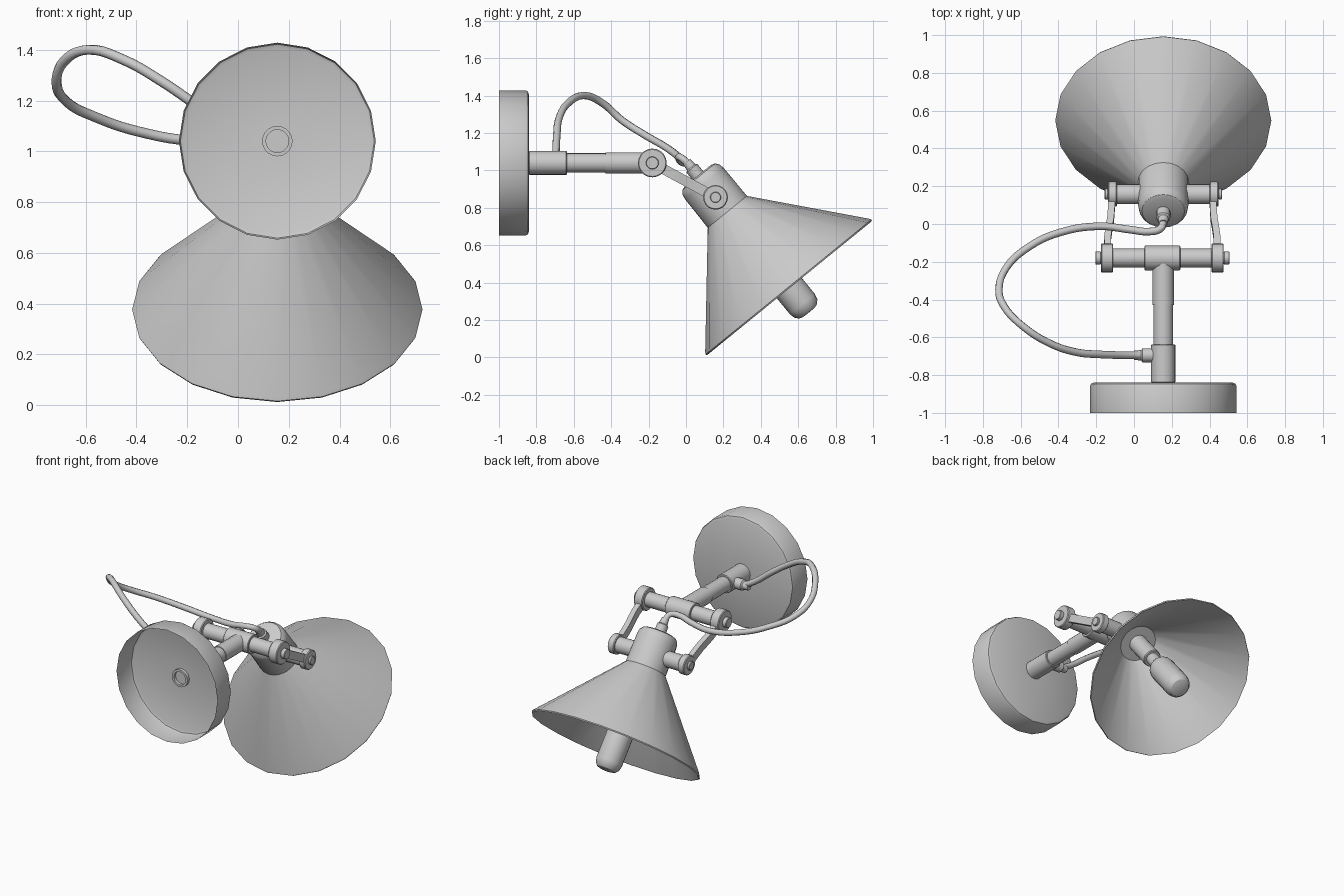
import bpy, bmesh, math
from mathutils import Vector, Matrix

if "Cube" in bpy.data.objects:
    bpy.data.objects.remove(bpy.data.objects["Cube"])

CX = 0.155                                  # lamp centre line
STEM_Z = 1.04
PIVOT1 = Vector((CX - 0.005, -0.18, 1.04))  # rod at end of stem
PIVOT2 = Vector((CX, 0.158, 0.856))         # rod through the lamp head
Y = Vector((0, 1, 0))
X = Vector((1, 0, 0))
HEAD = Vector((0, 0.631, -0.776)).normalized()


def finish(name, bm):
    bmesh.ops.remove_doubles(bm, verts=bm.verts, dist=1e-5)
    bmesh.ops.recalc_face_normals(bm, faces=bm.faces)
    me = bpy.data.meshes.new(name)
    bm.to_mesh(me)
    bm.free()
    ob = bpy.data.objects.new(name, me)
    bpy.context.collection.objects.link(ob)
    bpy.ops.object.select_all(action='DESELECT')
    ob.select_set(True)
    bpy.context.view_layer.objects.active = ob
    bpy.ops.object.shade_smooth_by_angle(angle=math.radians(32))
    return ob


def lathe(name, origin, axis, profile, n=20):
    """Spin (radius, distance along axis) points round an axis."""
    side = Y if abs(axis.x) > 0.5 else X
    up = axis.cross(side)
    bm = bmesh.new()
    rings = []
    for r, t in profile:
        ring = []
        for k in range(n):
            a = 2 * math.pi * k / n
            ring.append(bm.verts.new(origin + axis * t + (side * math.cos(a) + up * math.sin(a)) * r))
        rings.append(ring)
    for a, b in zip(rings, rings[1:]):
        for k in range(n):
            j = (k + 1) % n
            bm.faces.new((a[k], a[j], b[j], b[k]))
    bmesh.ops.dissolve_degenerate(bm, dist=1e-6, edges=bm.edges)
    return finish(name, bm)


def rod(name, origin, axis, r, t0, t1, bevel=0.0, n=20):
    b = bevel
    prof = [(0, t0), (r - b, t0), (r, t0 + b), (r, t1 - b), (r - b, t1), (0, t1)]
    if not b:
        prof = [(0, t0), (r, t0), (r, t1), (0, t1)]
    return lathe(name, origin, axis, prof, n)


# Wall cup, open at the back
stem = Vector((CX, 0, STEM_Z))
lathe("wall_cup", stem, Y, [(0.388, -1.0), (0.388, -0.858), (0.382, -0.846), (0.368, -0.84), (0.05, -0.84)])
lathe("cup_mount_ring", stem, Y, [(0, -0.842), (0.045, -0.842), (0.045, -0.862), (0.06, -0.862), (0.06, -0.84)])

# Stem in three stepped diameters
rod("stem_collar", stem, Y, 0.064, -0.84, -0.637, 0.004)
rod("stem_tube", stem, Y, 0.052, -0.64, -0.43)
rod("stem_sleeve", stem, Y, 0.057, -0.43, -0.18)

# First cross rod
rod("stem_cross_rod", PIVOT1, X, 0.05, -0.27, 0.27)
rod("stem_cross_collar", PIVOT1, X, 0.065, -0.095, 0.095, 0.003)

# Second cross rod, through the head
rod("head_cross_rod", PIVOT2, X, 0.053, -0.25, 0.25)

# Knobs, end caps and linking arms on both sides
for label, s in (("left", -1), ("right", 1)):
    ax = X * s
    rod("stem_knob_" + label, PIVOT1, ax, 0.077, 0.26, 0.325, 0.005)
    rod("stem_cap_" + label, PIVOT1, ax, 0.034, 0.325, 0.355, 0.003)
    rod("head_knob_" + label, PIVOT2, ax, 0.066, 0.245, 0.293, 0.005)
    rod("head_cap_" + label, PIVOT2, ax, 0.029, 0.293, 0.31, 0.003)

    along = Vector((0, PIVOT2.y - PIVOT1.y, PIVOT2.z - PIVOT1.z))
    across = X.cross(along).normalized()
    bm = bmesh.new()
    prev = None
    for f, off in ((0.1, 0.288), (0.3, 0.29), (0.45, 0.283), (0.6, 0.274), (0.75, 0.27), (0.9, 0.268)):
        c = Vector((PIVOT1.x + s * off, PIVOT1.y, PIVOT1.z)) + along * f
        ring = [bm.verts.new(c + X * (i * 0.018) + across * (j * 0.027))
                for i, j in ((-1, -1), (1, -1), (1, 1), (-1, 1))]
        if prev:
            for k in range(4):
                bm.faces.new((prev[k], prev[(k + 1) % 4], ring[(k + 1) % 4], ring[k]))
        else:
            bm.faces.new(ring)
        prev = ring
    bm.faces.new(prev)
    finish("link_arm_" + label, bm)

# Conical shade with rounded neck
lathe("shade", PIVOT2, HEAD, [
    (0, -0.15), (0.09, -0.15), (0.113, -0.142), (0.128, -0.122), (0.133, -0.095), (0.135, 0.1),
    (0.565, 0.607), (0.572, 0.618), (0.568, 0.626), (0.56, 0.621),
    (0.125, 0.108), (0, 0.108)])

# Bulb and its holder
rod("bulb_holder", PIVOT2, HEAD, 0.06, 0.1, 0.34, 0.005)
lathe("bulb", PIVOT2, HEAD, [
    (0, 0.33), (0.042, 0.33), (0.042, 0.42), (0.06, 0.445), (0.08, 0.475), (0.086, 0.51),
    (0.086, 0.735), (0.079, 0.765), (0.062, 0.785), (0.04, 0.792), (0, 0.793)])

# Cable glands at head and stem
gland = [(0, 0), (0.037, 0), (0.037, 0.055), (0.028, 0.062), (0.024, 0.1), (0, 0.1)]
lathe("head_gland", PIVOT2 - HEAD * 0.145, -HEAD, gland, 12)
lathe("stem_gland", Vector((CX - 0.055, -0.695, STEM_Z)), -X, gland, 12)

# Looping cable
path = [(0.06, -0.695, 1.04), (0.0, -0.695, 1.062), (-0.19, -0.69, 1.20), (-0.30, -0.68, 1.275),
        (-0.45, -0.63, 1.36), (-0.59, -0.54, 1.40), (-0.685, -0.44, 1.355), (-0.715, -0.345, 1.27),
        (-0.675, -0.23, 1.195), (-0.55, -0.117, 1.13), (-0.393, -0.045, 1.078), (-0.18, -0.012, 1.042),
        (-0.02, -0.03, 1.05), (0.08, -0.04, 1.07), (0.14, -0.025, 1.067), (CX, 0.01, 1.038)]
cu = bpy.data.curves.new("cable", 'CURVE')
cu.dimensions = '3D'
cu.bevel_depth = 0.02
cu.bevel_resolution = 2
cu.resolution_u = 5
cu.use_fill_caps = True
sp = cu.splines.new('BEZIER')
sp.bezier_points.add(len(path) - 1)
for p, co in zip(sp.bezier_points, path):
    p.co = co
    p.handle_left_type = p.handle_right_type = 'AUTO'
bpy.context.collection.objects.link(bpy.data.objects.new("cable", cu))
